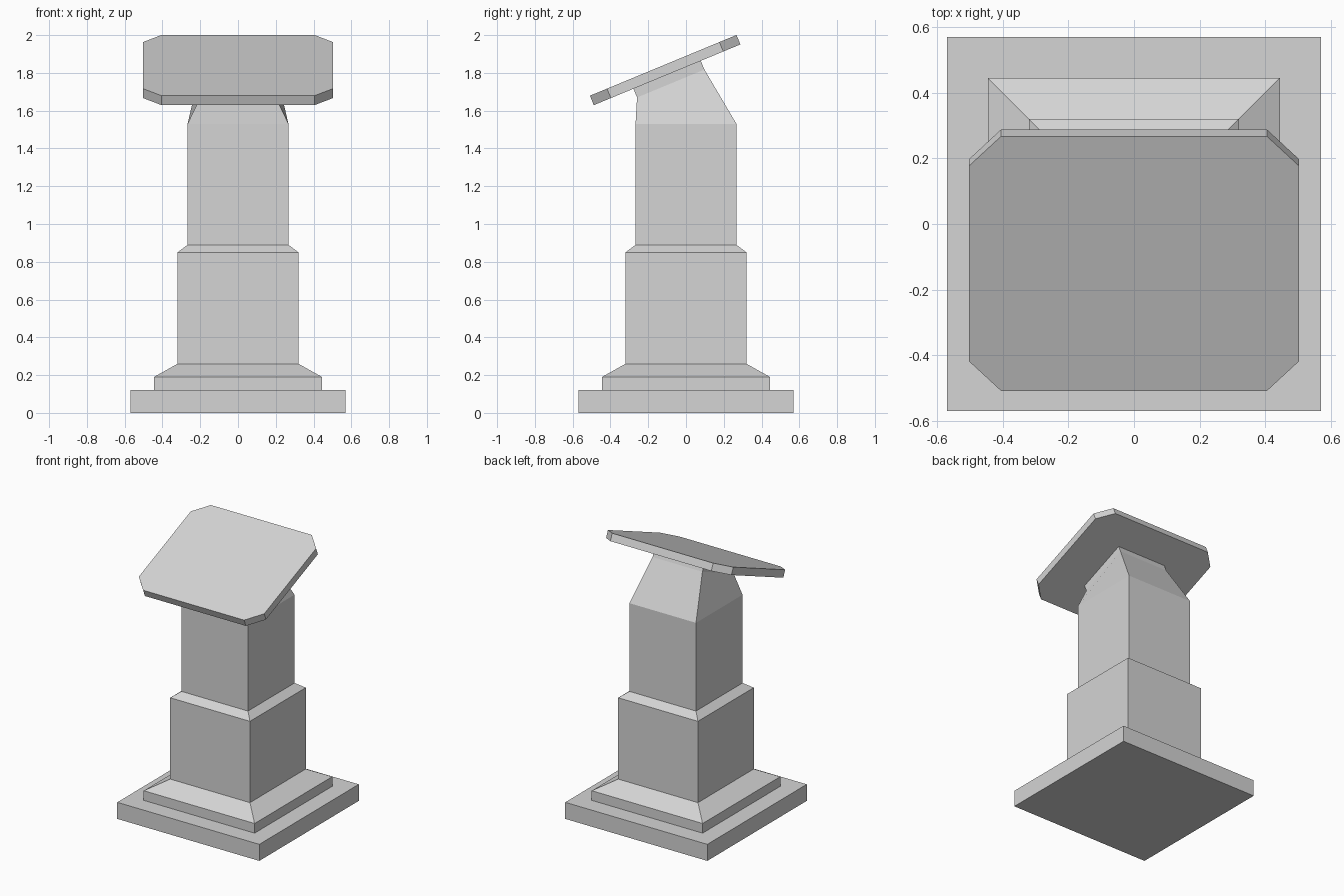
import bpy, bmesh
from math import radians
from mathutils import Matrix, Vector

cube = bpy.data.objects.get("Cube")
if cube:
    bpy.data.objects.remove(cube, do_unlink=True)

stone = bpy.data.materials.new("grey_stone")
stone.use_nodes = True
GREY = (0.66, 0.66, 0.66, 1)
stone.diffuse_color = GREY
stone.node_tree.nodes["Principled BSDF"].inputs["Base Color"].default_value = GREY


def outline(hx, hy, z, cut=0):
    """Rectangle of half sizes hx, hy at height z, with optional cut corners."""
    if not cut:
        return [Vector((sx * hx, sy * hy, z)) for sx, sy in ((-1, -1), (1, -1), (1, 1), (-1, 1))]
    a, b = hx - cut, hy - cut
    return [Vector((x, y, z)) for x, y in
            ((-a, -hy), (a, -hy), (hx, -b), (hx, b), (a, hy), (-a, hy), (-hx, b), (-hx, -b))]


def square(half, z):
    return outline(half, half, z)


def loft(name, rings):
    """Closed solid joining a stack of matching outlines."""
    bm = bmesh.new()
    loops = [[bm.verts.new(p) for p in ring] for ring in rings]
    for low, high in zip(loops, loops[1:]):
        n = len(low)
        for i in range(n):
            j = (i + 1) % n
            bm.faces.new((low[i], low[j], high[j], high[i]))
    bm.faces.new(loops[0][::-1])
    bm.faces.new(loops[-1])
    bmesh.ops.recalc_face_normals(bm, faces=bm.faces)
    mesh = bpy.data.meshes.new(name)
    bm.to_mesh(mesh)
    bm.free()
    mesh.materials.append(stone)
    obj = bpy.data.objects.new(name, mesh)
    bpy.context.collection.objects.link(obj)
    return obj


# Tilted frame whose origin is the centre of the tabletop's underside
tilt = Matrix.Translation((0, -0.1, 1.79)) @ Matrix.Rotation(radians(22.5), 4, 'X')


def tilted(ring):
    return [tilt @ p for p in ring]


# Stepped pedestal
loft("base_slab", [square(0.57, 0), square(0.57, 0.12)])
loft("plinth", [square(0.445, 0.12), square(0.445, 0.19), square(0.32, 0.26)])
loft("lower_column", [square(0.32, 0.26), square(0.32, 0.85), square(0.267, 0.89)])

# Upper shaft tapering into the slanted neck
neck = outline(0.2, 0.193, -0.05)
loft("upper_column", [square(0.267, 0.89), square(0.267, 1.53), tilted(neck),
                      tilted(outline(0.2, 0.193, 0))])

# Slanted tabletop with cut corners
loft("slanted_top", [tilted(outline(0.503, 0.42, z, 0.098)) for z in (0, 0.054)])
